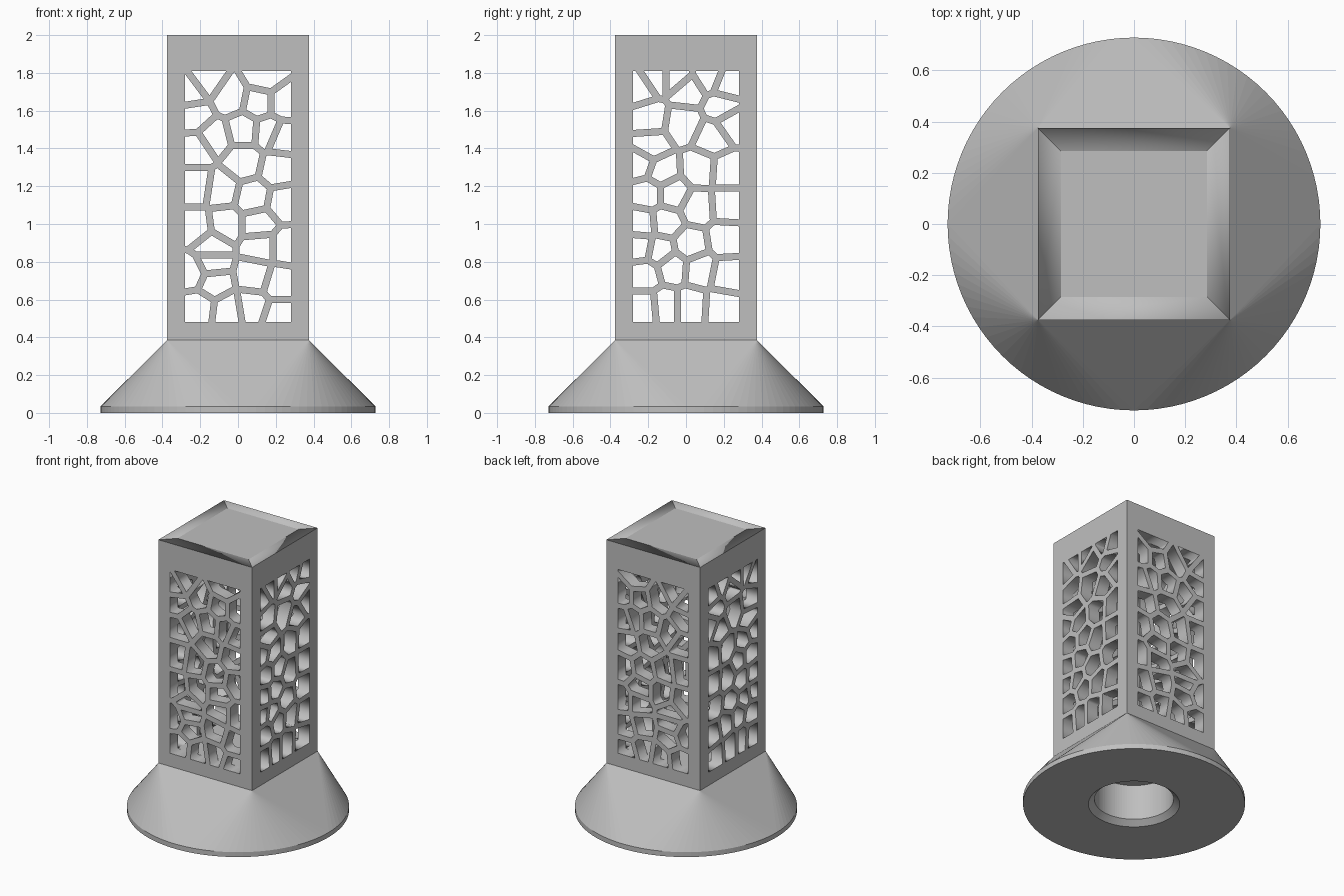
import bpy, bmesh, math
from mathutils import Vector

cube = bpy.data.objects.get("Cube")
if cube:
    bpy.data.objects.remove(cube, do_unlink=True)

HALF = 0.375                     # half width of the tower
WALL = 0.09                      # wall thickness
WIN = (-0.28, 0.28, 0.48, 1.81)  # lattice opening: left, right, bottom, top
BASE_TOP, TOP = 0.385, 2.0
BAR = 0.037                      # lattice bar width

grey = bpy.data.materials.new("light_grey")
grey.use_nodes = True
color = (0.52, 0.52, 0.52, 1)
grey.diffuse_color = color
grey.node_tree.nodes["Principled BSDF"].inputs["Base Color"].default_value = color


def add_object(name, mesh):
    obj = bpy.data.objects.new(name, mesh)
    mesh.materials.clear()
    mesh.materials.append(grey)
    bpy.context.collection.objects.link(obj)
    return obj


def mesh_object(name, bm):
    bmesh.ops.recalc_face_normals(bm, faces=bm.faces[:])
    mesh = bpy.data.meshes.new(name)
    bm.to_mesh(mesh)
    bm.free()
    return add_object(name, mesh)


def evaluated_mesh(obj):
    deps = bpy.context.evaluated_depsgraph_get()
    return bpy.data.meshes.new_from_object(obj.evaluated_get(deps))


def ring(bm, radius, z, n=96):
    return [bm.verts.new((radius * math.cos(math.tau * i / n),
                          radius * math.sin(math.tau * i / n), z)) for i in range(n)]


def lathe(name, profile):
    bm = bmesh.new()
    rings = [ring(bm, r, z) for r, z in profile]
    for a, b in zip(rings, rings[1:]):
        for i in range(len(a)):
            j = (i + 1) % len(a)
            bm.faces.new((a[i], a[j], b[j], b[i]))
    bm.faces.new(rings[0])
    bm.faces.new(rings[-1])
    return mesh_object(name, bm)


def block(name, half, z0, z1):
    bm = bmesh.new()
    bmesh.ops.create_cube(bm, size=1)
    for v in bm.verts:
        v.co = (v.co.x * 2 * half, v.co.y * 2 * half, z0 if v.co.z < 0 else z1)
    return mesh_object(name, bm)


# Voronoi cells, shrunk by half a bar where they meet another cell
def clip(poly, point, normal):
    out = []
    for a, b in zip(poly, poly[1:] + poly[:1]):
        da, db = (a - point).dot(normal), (b - point).dot(normal)
        if da <= 0:
            out.append(a)
        if da * db < 0:
            out.append(a.lerp(b, da / (da - db)))
    return out


def cells(seeds):
    seeds = [Vector(s) / 100 for s in seeds]
    x0, x1, z0, z1 = WIN
    for s in seeds:
        poly = [Vector(p) for p in ((x0, z0), (x1, z0), (x1, z1), (x0, z1))]
        for other in seeds:
            if other is not s and poly:
                n = (other - s).normalized()
                poly = clip(poly, (s + other) / 2 - n * BAR / 2, n)
        if len(poly) > 2:
            yield poly


# A wall is a filled outline with the cells as holes, mitred at the corners
def wall(name, seeds, place):
    curve = bpy.data.curves.new(name, 'CURVE')
    curve.dimensions = '2D'
    curve.fill_mode = 'BOTH'
    curve.extrude = WALL / 2
    frame = [(-HALF, BASE_TOP), (HALF, BASE_TOP), (HALF, TOP), (-HALF, TOP)]
    for poly in [frame] + list(cells(seeds)):
        spline = curve.splines.new('POLY')
        spline.points.add(len(poly) - 1)
        for p, co in zip(spline.points, poly):
            p.co = (co[0], co[1], 0, 1)
        spline.use_cyclic_u = True
    temp = bpy.data.objects.new(name + "_outline", curve)
    bpy.context.collection.objects.link(temp)
    mesh = evaluated_mesh(temp)
    bpy.data.objects.remove(temp, do_unlink=True)
    bm = bmesh.new()
    bm.from_mesh(mesh)
    bmesh.ops.remove_doubles(bm, verts=bm.verts[:], dist=0.00005)
    for v in bm.verts:
        u, h, inner = v.co.x, v.co.y, v.co.z < 0
        if inner and abs(u) > HALF - 0.01:
            u = math.copysign(HALF - WALL, u)
        v.co = place(u, HALF - WALL if inner else HALF, h)
    return mesh_object(name, bm)


FRONT_SEEDS = [
    (-25, 170), (-17, 176), (-4, 167), (14, 178), (11, 164), (24, 164),
    (-23, 157), (-13, 146), (3, 150), (16, 149), (23, 146), (-22, 140),
    (3, 133), (21, 129), (-22, 120), (-9, 118), (8, 114), (24, 111),
    (-22, 98), (-7, 100), (11, 100), (12, 88), (25, 88), (-14, 88),
    (-14, 79), (-24, 74), (9, 73), (22, 69), (-21, 56), (-13, 69),
    (-5, 54), (7, 56), (22, 51)]
SIDE_SEEDS = [
    (-25, 172), (-16, 178), (-5, 178), (1, 171), (12, 178), (22, 174),
    (19, 162), (-1, 153), (-20, 156), (-19, 141), (14, 146), (24, 153),
    (-24, 132), (-13, 128), (7, 129), (22, 128), (-20, 116), (-7, 116),
    (6, 109), (22, 110), (-23, 100), (-11, 101), (-24, 88), (-14, 86),
    (2, 89), (21, 92), (-22, 73), (-7, 77), (7, 76), (22, 73),
    (-22, 56), (-11, 57), (2, 57), (19, 56)]

wall("front_lattice_wall", FRONT_SEEDS, lambda u, d, h: (u, -d, h))
wall("back_lattice_wall", FRONT_SEEDS, lambda u, d, h: (u, d, h))
wall("left_lattice_wall", SIDE_SEEDS, lambda u, d, h: (d, u, h))
wall("right_lattice_wall", SIDE_SEEDS, lambda u, d, h: (-d, u, h))

# Solid top and floor inside the walls
block("top_cap", HALF - WALL, WIN[3], TOP)
block("tower_floor", HALF - WALL, BASE_TOP, WIN[2])

# Base: round rim blending into the square tower, with a chamfered socket below
bm = bmesh.new()
ring(bm, 0.728, 0)
ring(bm, 0.728, 0.035)
for x in (-HALF, HALF):
    for y in (-HALF, HALF):
        bm.verts.new((x, y, BASE_TOP))
bmesh.ops.convex_hull(bm, input=bm.verts[:])
bmesh.ops.dissolve_limit(bm, angle_limit=0.002, verts=bm.verts[:], edges=bm.edges[:])
base = mesh_object("flared_base", bm)
socket = lathe("socket_cutter", [(0.34, -0.035), (0.26, 0.035), (0.26, 0.29)])
cut = base.modifiers.new("socket", 'BOOLEAN')
cut.operation = 'DIFFERENCE'
cut.solver = 'EXACT'
cut.object = socket
bpy.context.view_layer.update()
base.data = evaluated_mesh(base)
base.modifiers.clear()
bpy.data.objects.remove(socket, do_unlink=True)
